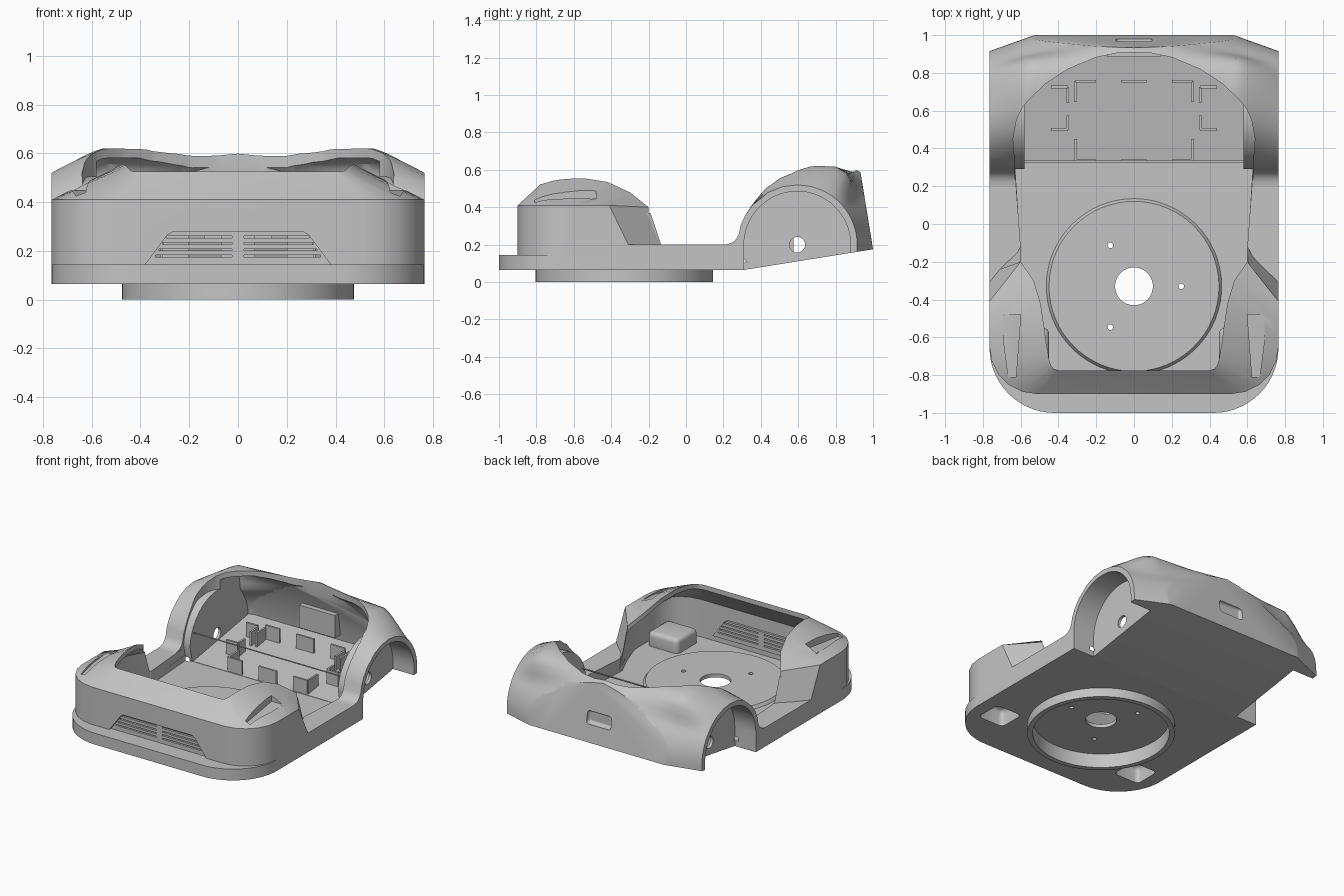
import bpy, bmesh, math
from mathutils import Vector

if "Cube" in bpy.data.objects:
    bpy.data.objects.remove(bpy.data.objects["Cube"])

grey = bpy.data.materials.new("light_grey_plastic")
grey.use_nodes = True
COLOUR = (0.55, 0.55, 0.55, 1)
grey.diffuse_color = COLOUR
for node in grey.node_tree.nodes:
    if node.type == 'BSDF_PRINCIPLED':
        node.inputs["Base Color"].default_value = COLOUR

parts = []


def finish(name, bm, cutter):
    bmesh.ops.recalc_face_normals(bm, faces=bm.faces[:])
    mesh = bpy.data.meshes.new(name)
    bm.to_mesh(mesh)
    bm.free()
    obj = bpy.data.objects.new(name, mesh)
    bpy.context.scene.collection.objects.link(obj)
    obj.hide_render = cutter
    if not cutter:
        parts.append(obj)
    return obj


def loft(name, rings, cutter=False):
    """Skin a row of closed rings and cap both ends."""
    bm = bmesh.new()
    rows = [[bm.verts.new(p) for p in ring] for ring in rings]
    n = len(rows[0])
    for a, b in zip(rows, rows[1:]):
        for i in range(n):
            j = (i + 1) % n
            bm.faces.new((a[i], a[j], b[j], b[i]))
    bm.faces.new(rows[0])
    bm.faces.new(rows[-1])
    return finish(name, bm, cutter)


def upright(name, pts, z0, z1, cutter=False):
    """Prism over a plan outline; a height may be a function of y."""
    def h(z, y):
        return z(y) if callable(z) else z
    return loft(name, [[(x, y, h(z, y)) for x, y in pts] for z in (z0, z1)], cutter)


def sideways(name, pts, x0, x1, cutter=False):
    return loft(name, [[(x, y, z) for y, z in pts] for x in (x0, x1)], cutter)


def box(name, x, y, z, cutter=False):
    return upright(name, [(x[0], y[0]), (x[1], y[0]), (x[1], y[1]), (x[0], y[1])], z[0], z[1], cutter)


def arc(cx, cy, r, a0, a1, n):
    angles = [math.radians(a0 + (a1 - a0) * i / n) for i in range(n + 1)]
    return [(cx + r * math.cos(a), cy + r * math.sin(a)) for a in angles]


def disc(name, cx, cy, r0, r1, z0, z1, cutter=False, n=64):
    return loft(name, [[(x, y, z) for x, y in arc(cx, cy, r, 0, 360 * (n - 1) / n, n - 1)]
                       for r, z in ((r0, z0), (r1, z1))], cutter)


def apply_modifiers(obj):
    dg = bpy.context.evaluated_depsgraph_get()
    mesh = bpy.data.meshes.new_from_object(obj.evaluated_get(dg))
    obj.modifiers.clear()
    obj.data = mesh


def cut(obj, cutters):
    for c in cutters:
        mod = obj.modifiers.new("cut", 'BOOLEAN')
        mod.operation, mod.solver, mod.object = 'DIFFERENCE', 'EXACT', c
        apply_modifiers(obj)


def bevel(obj, width):
    mod = obj.modifiers.new("round", 'BEVEL')
    mod.width, mod.segments = width, 4
    apply_modifiers(obj)


def mirror_plan(pts):
    return pts + [(-x, y) for x, y in reversed(pts)]


SIDES = ((1, "left"), (-1, "right"))
FLOOR = 0.105
HALF = 0.765


def bottom(y):
    return 0.065 + 0.16 * max(0, y - 0.31)


def rear_floor(y):
    return bottom(y) + 0.04


# Base: floor pan with lip, turntable disc and ring
pan = upright("floor_pan", mirror_plan([(HALF, 0.31)] + arc(0.42, -0.655, 0.345, 0, -90, 14)), 0.065, 0.145)
inside = mirror_plan([(0.632, 0.35), (0.6, -0.14), (0.72, -0.42)] + arc(0.5, -0.64, 0.225, 0, -90, 8))
cut(pan, [upright("interior_cutter", inside, FLOOR, 0.5, True)])
plateau = disc("turntable_plateau", 0, -0.33, 0.475, 0.45, FLOOR - 0.015, 0.125)
ring = disc("bottom_ring", 0, -0.33, 0.475, 0.475, 0, 0.09)
casters = []
for s, side in SIDES:
    upright("sill_" + side, [(s * x, y) for x, y in
            [(0.6, -0.12), (HALF, -0.42), (HALF, 0.31), (0.632, 0.31)]], 0.1, 0.2)
    c = box("caster_housing_" + side, sorted((s * 0.45, s * 0.69)), (-0.78, -0.55), (0.07, 0.205))
    bevel(c, 0.03)
    casters.append(c)

# Holes through the base
holes = [disc("recess_cutter", 0, -0.33, 0.44, 0.44, -0.1, 0.1, True),
         disc("hub_cutter", 0, -0.33, 0.1, 0.1, -0.2, 0.5, True)]
for a in (0, 120, 240):
    hx, hy = 0.25 * math.cos(math.radians(a)), 0.25 * math.sin(math.radians(a))
    holes.append(disc("screw_cutter", hx, hy - 0.33, 0.015, 0.015, -0.2, 0.5, True, 16))
for s, side in SIDES:
    c = box("pocket_cutter", sorted((s * 0.47, s * 0.67)), (-0.76, -0.57), (-0.1, 0.18), True)
    bevel(c, 0.03)
    holes.append(c)
for obj in [pan, plateau, ring] + casters:
    cut(obj, holes)

# Front body: shell swept round the nose
outer = [(HALF, y) for y in (-0.41, -0.46, -0.53, -0.6)] + arc(0.515, -0.65, 0.25, 0, -90, 5)
rim = [(0.6, -0.2, 0.4), (0.53, -0.3, 0.48), (0.495, -0.42, 0.535), (0.475, -0.55, 0.555),
       (0.465, -0.63, 0.552), (0.455, -0.68, 0.547), (0.45, -0.72, 0.54),
       (0.44, -0.75, 0.53), (0.425, -0.767, 0.525), (0.4, -0.775, 0.525)]
stations = []
for i, ((x, y), (rx, ry, rz)) in enumerate(zip(outer, rim)):
    if i == 0:
        foot, inner, inner_top = (x, -0.26), (0.6, -0.1), (0.6, -0.19)
    else:
        foot, inner = (x, y), (x * 0.94, -0.3 + (y + 0.3) * 0.925)
        inner_top = inner
    stations.append([(*foot, 0.1), (x, y, 0.41), (rx, ry, rz), (rx, ry, rz - 0.035),
                     (*inner_top, 0.37), (*inner, 0.1)])
stations += [[(-x, y, z) for x, y, z in st] for st in reversed(stations)]
body = loft("front_body", stations)

# Grille recess with backing panel, slots and lamp trays
trapezoid = [(-0.38, 0.145), (-0.29, 0.265), (-0.27, 0.277), (0.27, 0.277), (0.29, 0.265), (0.38, 0.145)]


def grille(name, y0, y1, cutter):
    return loft(name, [[(x, y, z) for x, z in trapezoid] for y in (y0, y1)], cutter)


backing = grille("grille_backing", -0.87, -0.84, False)
slots = []
for z in (0.18, 0.205, 0.23, 0.258):
    for s, side in SIDES:
        slots.append(box("slot_cutter", sorted((s * 0.025, s * (0.36 - 0.6 * (z - 0.145)))),
                         (-0.97, -0.8), (z - 0.004, z + 0.004), True))
cuts = [grille("grille_cutter", -0.95, -0.88, True)] + slots
cut(backing, slots)


def tray_z(y):
    return 0.447 + 0.08 * (y + 0.48)


for s, side in SIDES:
    plan = [(s * x, y) for x, y in [(0.6, -0.48), (0.69, -0.48), (0.69, -0.62), (0.665, -0.81), (0.625, -0.81)]]
    cuts.append(upright("tray_cutter", plan, tray_z, 0.7, True))
    upright("lamp_tray_" + side, plan, lambda y: tray_z(y) - 0.03, tray_z)
cut(body, cuts)

# Rear hood: fender arcs at the sides swelling to a full section, sliced by a flat back
AXLE = Vector((0.595, 0.2))
top = [(0.3, 0.3), (0.32, 0.355), (0.35, 0.41), (0.42, 0.51), (0.5, 0.575), (0.6, 0.612),
       (0.7, 0.621), (0.8, 0.617), (0.87, 0.608), (0.915, 0.597)]
rays = []
for p in top:
    d = Vector(p) - AXLE
    rays.append((math.degrees(math.atan2(d.y, d.x)), max(0, d.length - 0.32)))
rays += [(a, 0.275 - 0.0016 * a) for a in range(45, -1, -5)]


def hood_section(x):
    a, section = abs(x), []
    crown = 1 - (max(0, a - 0.55) / (HALF - 0.55)) ** 1.3
    cone = 1 - a / HALF
    for angle, swell in rays:
        w = min(1, max(0, (angle - 35) / 30))
        w = w * w * (3 - 2 * w)
        r = 0.32 + swell * (w * crown + (1 - w) * cone)
        t = math.radians(angle)
        section.append(AXLE + Vector((math.cos(t), math.sin(t))) * r)
    return section


def hood_ring(x):
    front = [(0.31, 0.065), (0.2, 0.065), (0.2, 0.2), (0.225, 0.203), (0.25, 0.213), (0.268, 0.23), (0.282, 0.255)]
    pts = [tuple(p) for p in hood_section(x)]
    return [(x, y, z) for y, z in front + pts + [(pts[-1][0], bottom(pts[-1][0]))]]


def cavity_ring(x):
    centre = Vector((0.62, 0.3))
    pts = [p + (centre - p).normalized() * 0.04 for p in hood_section(x)]
    pts[-1].y = rear_floor(pts[-1].x)
    return [(x, 0.32, rear_floor(0.32)), (x, 0.32, 0.31)] + [(x, *p) for p in pts]


def spread(half, n):
    return [half * (2 * i / n - 1) for i in range(n + 1)]


def back_slice(shift):
    pts = [(1.045, -0.1), (1.8, -0.1), (1.8, 0.9), (0.882, 0.9)]
    return sideways("back_cutter", [(y - shift, z) for y, z in pts], -1, 1, True)


hood = loft("rear_hood", [hood_ring(x) for x in spread(HALF, 50)])
cavity = loft("cavity_cutter", [cavity_ring(x) for x in spread(0.58, 40)], True)
cut(cavity, [back_slice(0.04)])
opening = [(0.615, 0.1), (0.63, 0.32), (0.64, 0.45), (0.622, 0.55), (0.595, 0.61), (0.56, 0.655), (0.47, 0.74),
           (0.35, 0.82), (0.2, 0.882), (0.08, 0.907)]
socket = box("socket_cutter", (-0.095, 0.095), (0.945, 1.1), (0.295, 0.385), True)
bevel(socket, 0.02)
wells, axles = [], []
well = [(0.31, -0.1)] + arc(0.595, 0.2, 0.285, 180, 0, 32) + [(0.88, -0.1)]
for s, side in SIDES:
    wells.append(sideways("well_cutter", well, s * 0.6, s * 0.9, True))
    axles.append(sideways("axle_cutter", arc(0.595, 0.2, 0.042, 0, 345, 23), s * 0.5, s * 0.9, True))
cut(hood, [back_slice(0), cavity, upright("opening_cutter", mirror_plan(opening), 0.31, 0.9, True),
           box("front_cutter", (-0.63, 0.63), (0.1, 0.325), (FLOOR, 0.4), True), socket] + wells + axles)

# Wheel well liners with axle holes
for i, (s, side) in enumerate(SIDES):
    shape = [(0.315, 0.11)] + arc(0.595, 0.2, 0.305, 176, 0, 32) + [(0.9, 0.18)]
    liner = sideways("wheel_liner_" + side, shape, s * 0.58, s * 0.7)
    cut(liner, [wells[i], axles[i]])

# Socket housing and battery brackets on the rear floor
box("socket_housing", (-0.14, 0.14), (0.885, 0.946), (0.25, 0.41))


def bracket(x0, x1, y0, y1):
    box("battery_bracket", (x0, x1), (y0, y1), (rear_floor(y0) - 0.01, rear_floor(y0) + 0.1))


T = 0.014
for y in (0.335, 0.755):
    bracket(-0.07, 0.07, y - T / 2, y + T / 2)
for s, side in SIDES:
    for x0, x1, y in ((0.2, 0.31, 0.755), (0.2, 0.31, 0.335), (0.35, 0.44, 0.725), (0.35, 0.44, 0.5)):
        bracket(*sorted((s * x0, s * x1)), y - T / 2, y + T / 2)
    for x, y0, y1 in ((0.31, 0.645, 0.755), (0.31, 0.335, 0.45), (0.35, 0.64, 0.725), (0.35, 0.5, 0.575)):
        bracket(s * x - T / 2, s * x + T / 2, y0, y1)

# Remove cutters, then colour and shade the parts
for obj in [o for o in bpy.data.objects if "_cutter" in o.name]:
    bpy.data.objects.remove(obj)
bpy.ops.object.select_all(action='DESELECT')
for obj in parts:
    obj.data.materials.clear()
    obj.data.materials.append(grey)
    obj.select_set(True)
bpy.context.view_layer.objects.active = parts[0]
bpy.ops.object.shade_smooth_by_angle(angle=math.radians(30))
